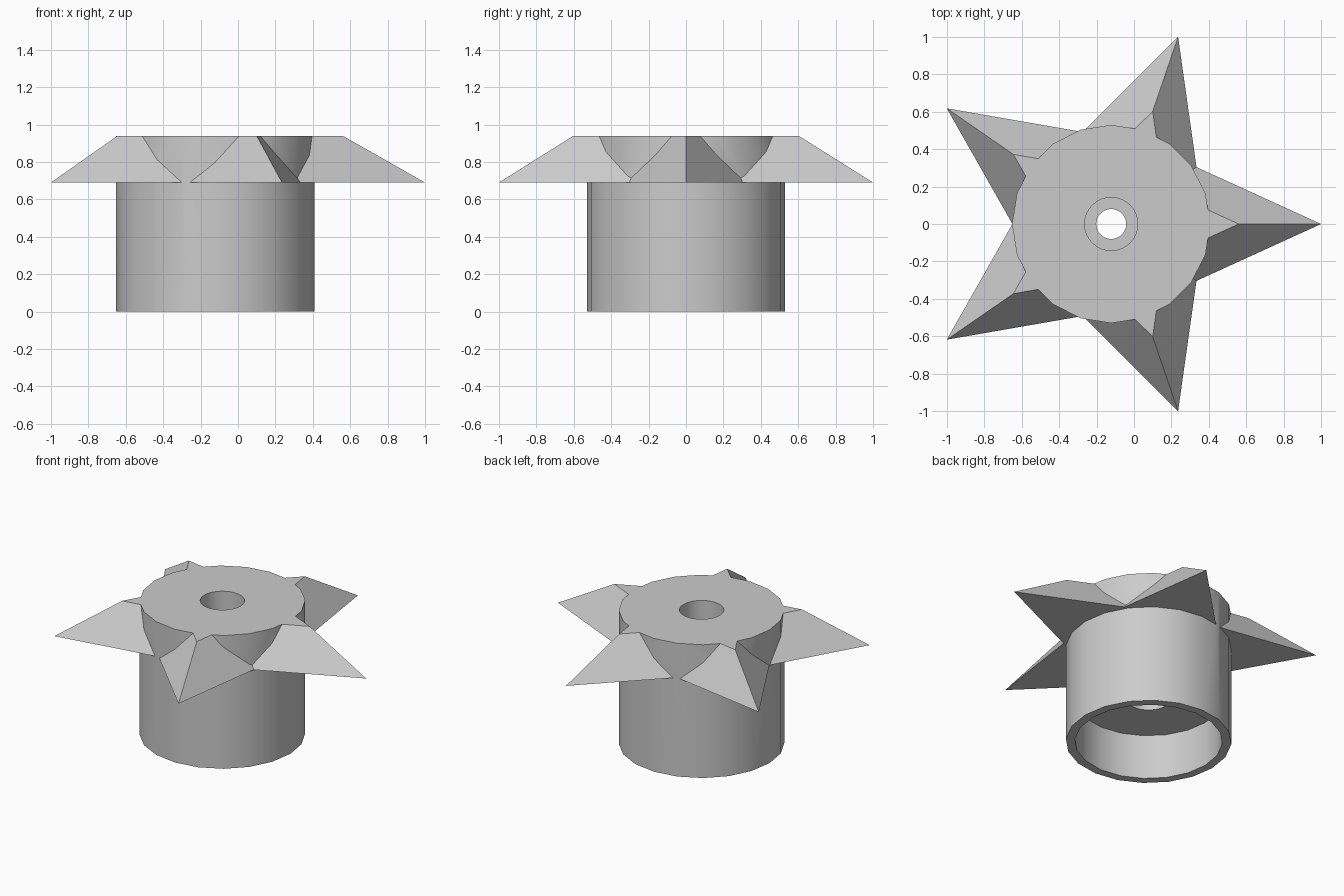
import bpy, bmesh
from math import cos, sin, pi, radians

if "Cube" in bpy.data.objects:
    bpy.data.objects.remove(bpy.data.objects["Cube"], do_unlink=True)

HUB_X = -0.122      # hub axis
STAR_X = -0.106     # star axis
TOP, DECK = 0.94, 0.69

grey = bpy.data.materials.new("plain grey")
grey.use_nodes = True
colour = (0.6, 0.6, 0.6, 1)
grey.diffuse_color = colour
grey.node_tree.nodes["Principled BSDF"].inputs["Base Color"].default_value = colour


def add_object(name, bm):
    bmesh.ops.recalc_face_normals(bm, faces=bm.faces)
    mesh = bpy.data.meshes.new(name)
    bm.to_mesh(mesh)
    bm.free()
    mesh.materials.append(grey)
    obj = bpy.data.objects.new(name, mesh)
    bpy.context.collection.objects.link(obj)
    return obj


def loft(name, lower, upper):
    """Closed solid between two rings of equal length."""
    bm = bmesh.new()
    a = [bm.verts.new(p) for p in lower]
    b = [bm.verts.new(p) for p in upper]
    bm.faces.new(a)
    bm.faces.new(b)
    for i in range(len(a)):
        j = (i + 1) % len(a)
        bm.faces.new((a[i], a[j], b[j], b[i]))
    return add_object(name, bm)


def cylinder(name, radius, z0, z1, sides):
    def ring(z):
        return [(HUB_X + radius * cos(2 * pi * i / sides),
                 radius * sin(2 * pi * i / sides), z) for i in range(sides)]
    return loft(name, ring(z0), ring(z1))


def star_ring(scale, z):
    points = []
    for i in range(10):
        r = scale * (1.106 if i % 2 == 0 else 0.544)
        points.append((STAR_X + r * cos(i * pi / 5), 0.951 * r * sin(i * pi / 5), z))
    return points


def combine(target, other, operation):
    mod = target.modifiers.new(operation.lower(), "BOOLEAN")
    mod.operation = operation
    mod.solver = "EXACT"
    mod.object = other
    bpy.context.view_layer.objects.active = target
    bpy.ops.object.modifier_apply(modifier=mod.name)
    bpy.data.objects.remove(other, do_unlink=True)


# Hub with a truncated five-pointed star round its top
hub = cylinder("star_hub", 0.53, 0, TOP, 20)
combine(hub, loft("star", star_ring(1, DECK), star_ring(0.602, TOP)), "UNION")

# Open cavity below, then stepped bore through the middle
combine(hub, cylinder("cavity", 0.472, -0.1, 0.315, 20), "DIFFERENCE")
combine(hub, cylinder("lower_bore", 0.142, 0.2, 0.56, 32), "DIFFERENCE")
combine(hub, cylinder("upper_bore", 0.142, DECK, TOP + 0.1, 32), "DIFFERENCE")
combine(hub, cylinder("shaft_hole", 0.08, 0.5, 0.75, 32), "DIFFERENCE")

# Soft shading round the cylinders, crisp star edges
bpy.ops.object.select_all(action="DESELECT")
hub.select_set(True)
bpy.context.view_layer.objects.active = hub
bpy.ops.object.shade_smooth_by_angle(angle=radians(25))
